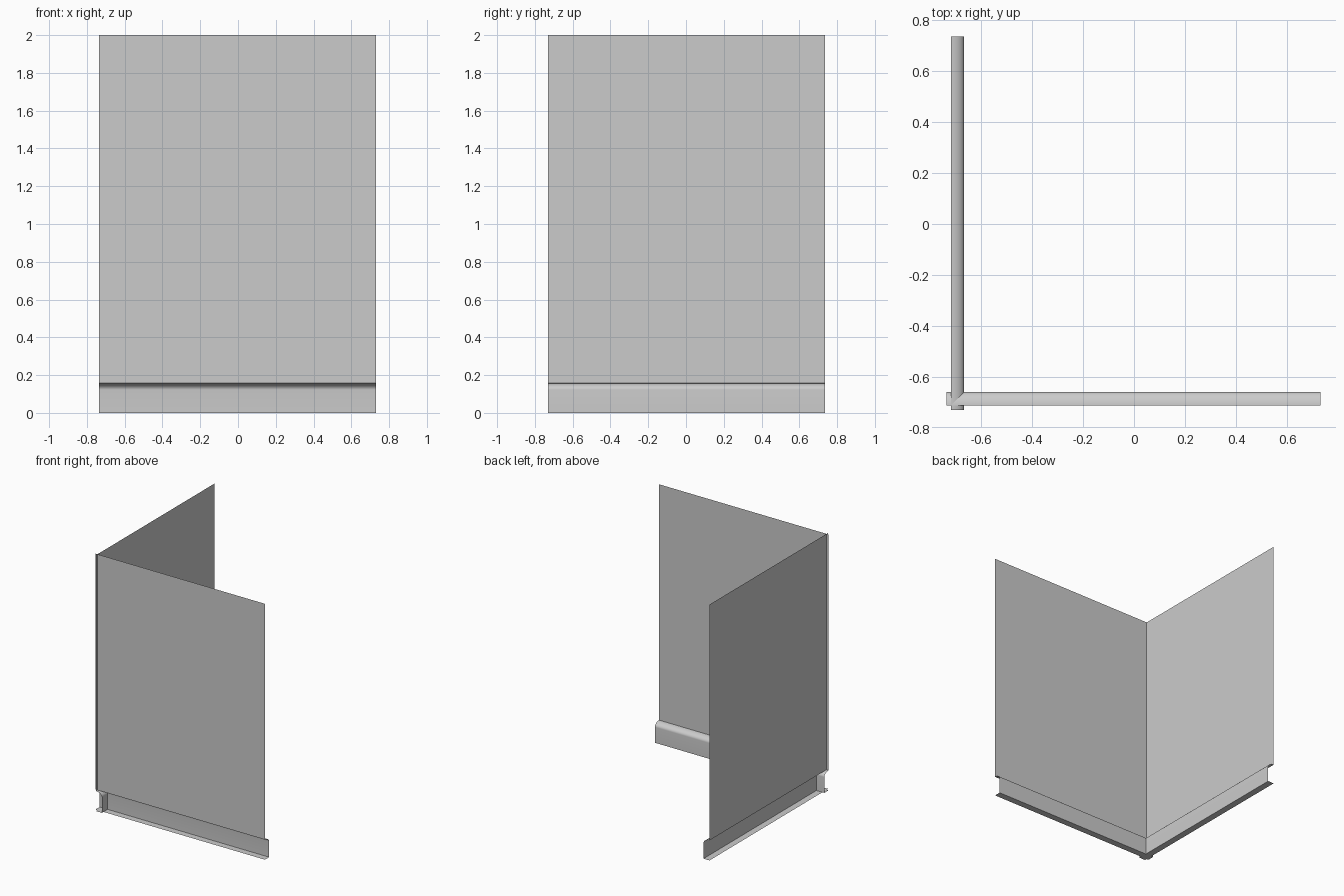
import bpy, bmesh, math

if "Cube" in bpy.data.objects:
    bpy.data.objects.remove(bpy.data.objects["Cube"])

DEPTH, Z_ROUND, Z_WALL, TOP = 0.052, 0.122, 0.157, 2.0

# Cross-section (inward offset, z): bottom flange, upright, rounded cap, wall
profile = [(0, 0), (DEPTH, 0)]
for i in range(13):
    a = math.pi / 2 * i / 12
    profile.append((DEPTH * math.cos(a), Z_ROUND + (Z_WALL - Z_ROUND) * math.sin(a)))
wall_section = [(0, Z_WALL), (0, TOP)]


def sheet(name, section, start, end, place):
    """Sweep an open section along a straight run as a thin sheet."""
    bm = bmesh.new()
    a = [bm.verts.new(place(start, d, z)) for d, z in section]
    b = [bm.verts.new(place(end, d, z)) for d, z in section]
    for i in range(len(section) - 1):
        bm.faces.new((a[i], a[i + 1], b[i + 1], b[i]))
    bmesh.ops.recalc_face_normals(bm, faces=bm.faces)
    mesh = bpy.data.meshes.new(name)
    bm.to_mesh(mesh)
    bm.free()
    ob = bpy.data.objects.new(name, mesh)
    bpy.context.collection.objects.link(ob)
    bpy.ops.object.select_all(action='DESELECT')
    ob.select_set(True)
    bpy.context.view_layer.objects.active = ob
    bpy.ops.object.shade_smooth_by_angle(angle=math.radians(30))


# Two runs that cross slightly at the outer corner
runs = {
    "front": (-0.735, 0.731, lambda t, d, z: (t, -0.711 + d, z)),
    "left": (-0.730, 0.735, lambda t, d, z: (-0.718 + d, t, z)),
}
for side, (start, end, place) in runs.items():
    sheet(side + "_wall", wall_section, start, end, place)
    sheet(side + "_baseboard", profile, start, end, place)
